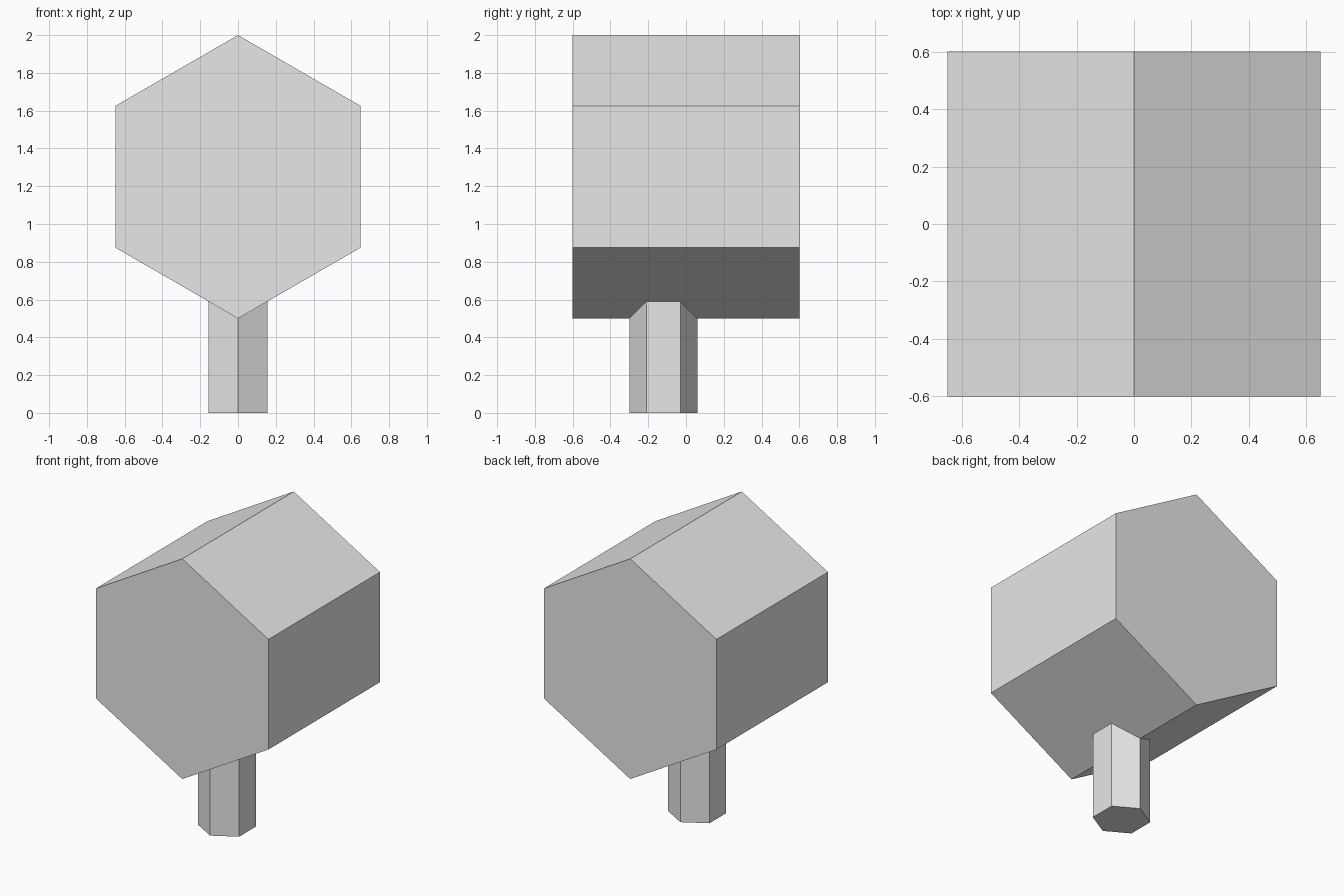
import bpy
import bmesh
from math import sin, cos, pi
from mathutils import Matrix, Vector

cube = bpy.data.objects.get("Cube")
if cube:
    bpy.data.objects.remove(cube, do_unlink=True)

GREY = (0.8, 0.8, 0.8, 1.0)
grey = bpy.data.materials.new("plain_grey")
grey.use_nodes = True
grey.diffuse_color = GREY
for node in grey.node_tree.nodes:
    if node.type == 'BSDF_PRINCIPLED':
        node.inputs["Base Color"].default_value = GREY


def hex_prism(name, radius, length, centre, turn=None):
    """Six-sided prism along z with a corner towards +y, then turned and placed."""
    bm = bmesh.new()
    ring = [bm.verts.new((radius * sin(i * pi / 3), radius * cos(i * pi / 3), -length / 2))
            for i in range(6)]
    base = bm.faces.new(ring)
    top = bmesh.ops.extrude_face_region(bm, geom=[base], use_keep_orig=True)["geom"]
    bmesh.ops.translate(bm, vec=Vector((0, 0, length)),
                        verts=[v for v in top if isinstance(v, bmesh.types.BMVert)])
    if turn:
        bmesh.ops.transform(bm, matrix=turn, verts=bm.verts)
    bmesh.ops.recalc_face_normals(bm, faces=bm.faces)
    mesh = bpy.data.meshes.new(name)
    bm.to_mesh(mesh)
    bm.free()
    mesh.materials.append(grey)
    obj = bpy.data.objects.new(name, mesh)
    obj.location = centre
    bpy.context.collection.objects.link(obj)
    return obj


# Mallet head, lying front to back with a ridge on top
hex_prism("mallet_head", 0.75, 1.2, (0, 0, 1.25), Matrix.Rotation(pi / 2, 4, 'X'))

# Handle, set slightly towards the front and sunk into the head
hex_prism("handle", 0.18, 0.8, (0, -0.12, 0.4))
